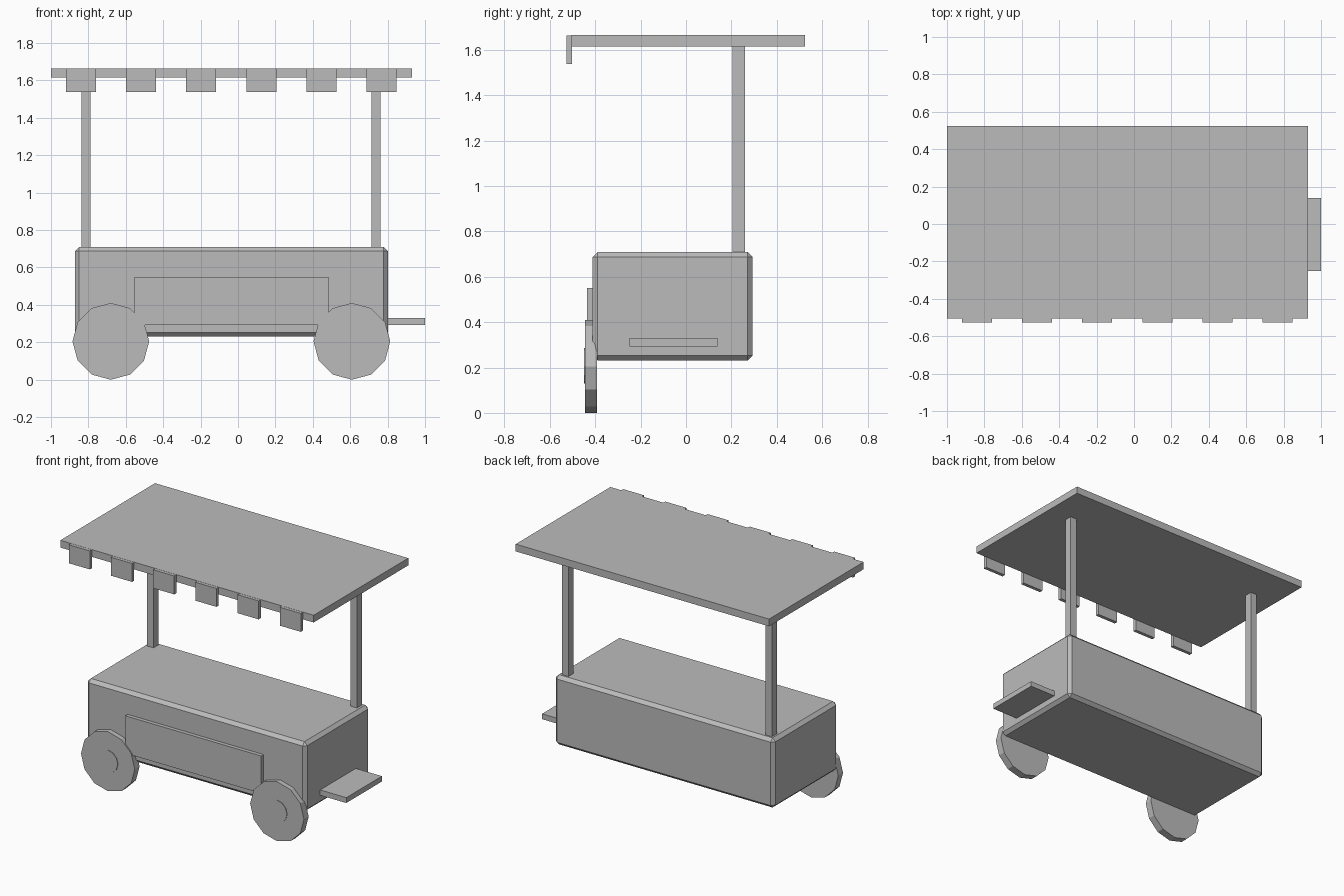
import bpy, bmesh, math
from mathutils import Matrix

if "Cube" in bpy.data.objects:
    bpy.data.objects.remove(bpy.data.objects["Cube"])

grey = bpy.data.materials.new("plain_grey")
grey.diffuse_color = (0.5, 0.5, 0.5, 1)
grey.use_nodes = True
grey.node_tree.nodes["Principled BSDF"].inputs["Base Color"].default_value = grey.diffuse_color


def finish(name, bm):
    mesh = bpy.data.meshes.new(name)
    bmesh.ops.recalc_face_normals(bm, faces=bm.faces)
    bm.to_mesh(mesh)
    bm.free()
    mesh.materials.append(grey)
    obj = bpy.data.objects.new(name, mesh)
    bpy.context.collection.objects.link(obj)
    return obj


def box(name, x, y, z, bevel=0):
    """Box from (min, max) ranges, optionally with chamfered edges."""
    bm = bmesh.new()
    bmesh.ops.create_cube(bm, size=1)
    for v in bm.verts:
        v.co = [r[0] if c < 0 else r[1] for c, r in zip(v.co, (x, y, z))]
    if bevel:
        bmesh.ops.bevel(bm, geom=bm.edges[:], offset=bevel, segments=1,
                        profile=0.5, affect='EDGES')
    return finish(name, bm)


def disc(name, x, z, radius, y0, y1):
    """Twelve-sided disc with its axle along y and a corner at the top."""
    bm = bmesh.new()
    bmesh.ops.create_cone(
        bm, cap_ends=True, segments=12, radius1=radius, radius2=radius,
        depth=y1 - y0,
        matrix=Matrix.Translation((x, (y0 + y1) / 2, z))
        @ Matrix.Rotation(math.pi / 2, 4, 'X'))
    return finish(name, bm)


# Cart body with chamfered edges, front panel and side shelf
box("cart_body", (-0.871, 0.801), (-0.411, 0.293), (0.23, 0.71), 0.022)
box("front_panel", (-0.553, 0.483), (-0.437, -0.40), (0.292, 0.55))
box("side_shelf", (0.79, 1.0), (-0.25, 0.138), (0.293, 0.33))

# Wheels with shallow hubs
for side, x in (("left", -0.68), ("right", 0.609)):
    disc(f"{side}_wheel", x, 0.205, 0.205, -0.445, -0.393)
    disc(f"{side}_hub", x, 0.207, 0.078, -0.449, -0.44)

# Canopy posts
for side, x in (("left", -0.812), ("right", 0.738)):
    box(f"{side}_post", (x - 0.0245, x + 0.0245), (0.205, 0.26), (0.70, 1.62))

# Flat canopy with hanging flaps along the front edge
box("canopy", (-1.0, 0.93), (-0.505, 0.525), (1.615, 1.665))
for i in range(6):
    x = -0.84 + i * 0.3216
    box(f"canopy_flap_{i + 1}", (x - 0.08, x + 0.08), (-0.527, -0.503),
        (1.537, 1.664))
